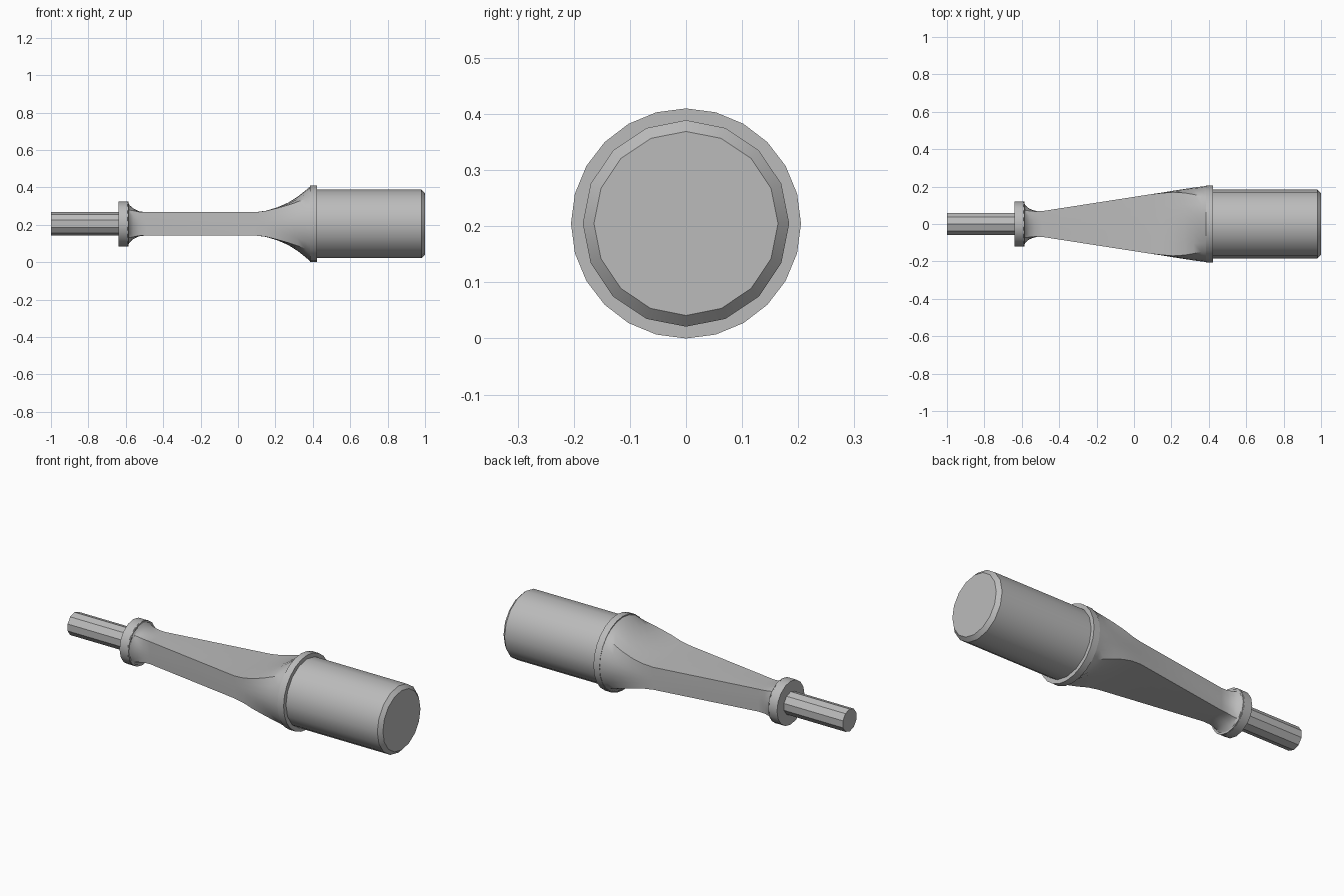
import bpy, bmesh, math

cube = bpy.data.objects.get("Cube")
if cube:
    bpy.data.objects.remove(cube, do_unlink=True)

AXIS_Z = 0.205

grey = bpy.data.materials.new("plain grey")
grey.use_nodes = True
grey.diffuse_color = (0.5, 0.5, 0.5, 1)
grey.node_tree.nodes["Principled BSDF"].inputs["Base Color"].default_value = (0.5, 0.5, 0.5, 1)


def loft(name, sections, sides, smooth=True, turn=0.0):
    """Skin sections (x, half width, half height, roundness) along the x axis."""
    bm = bmesh.new()
    rings = []
    for x, hy, hz, roundness in sections:
        ring = []
        for i in range(sides):
            a = math.tau * (i + turn) / sides
            c, s = math.cos(a), math.sin(a)
            k = roundness + (1 - roundness) / max(abs(c), abs(s))
            ring.append(bm.verts.new((x, hy * c * k, AXIS_Z + hz * s * k)))
        rings.append(ring)
    for r0, r1 in zip(rings, rings[1:]):
        for i in range(sides):
            j = (i + 1) % sides
            bm.faces.new((r0[i], r0[j], r1[j], r1[i]))
    bm.faces.new(rings[0])
    bm.faces.new(rings[-1])
    bmesh.ops.recalc_face_normals(bm, faces=bm.faces)
    mesh = bpy.data.meshes.new(name)
    bm.to_mesh(mesh)
    bm.free()
    mesh.materials.append(grey)
    obj = bpy.data.objects.new(name, mesh)
    bpy.context.collection.objects.link(obj)
    if smooth:
        bpy.ops.object.select_all(action="DESELECT")
        obj.select_set(True)
        bpy.context.view_layer.objects.active = obj
        bpy.ops.object.shade_smooth_by_angle(angle=math.radians(30))
    return obj


def turned(name, profile, sides, smooth=True, turn=0.0):
    return loft(name, [(x, r, r, 1) for x, r in profile], sides, smooth, turn)


# Thin rod and its flange
turned("thin_rod", [(-1, 0.062), (-0.63, 0.062)], 10, False, 0.5)
turned("flange", [(-0.64, 0.12), (-0.585, 0.12)], 16)

# Flat tapering shank: round at both ends, rectangular between
shank = [
    (-0.59, 0.12, 0.12, 1), (-0.58, 0.10, 0.10, 0.9), (-0.56, 0.082, 0.082, 0.5),
    (-0.53, 0.071, 0.067, 0.15), (-0.49, 0.069, 0.062, 0), (0.09, 0.159, 0.062, 0),
    (0.15, 0.168, 0.070, 0.05), (0.21, 0.178, 0.088, 0.15), (0.27, 0.187, 0.114, 0.38),
    (0.32, 0.195, 0.146, 0.65), (0.36, 0.20, 0.178, 0.88), (0.39, 0.204, 0.203, 1),
]
loft("shank", shank, 24)

# Collar and thick cylinder with a chamfered end
turned("collar", [(0.385, 0.205), (0.422, 0.205)], 24)
turned("thick_cylinder", [(0.41, 0.184), (0.98, 0.184), (1, 0.164)], 16)
